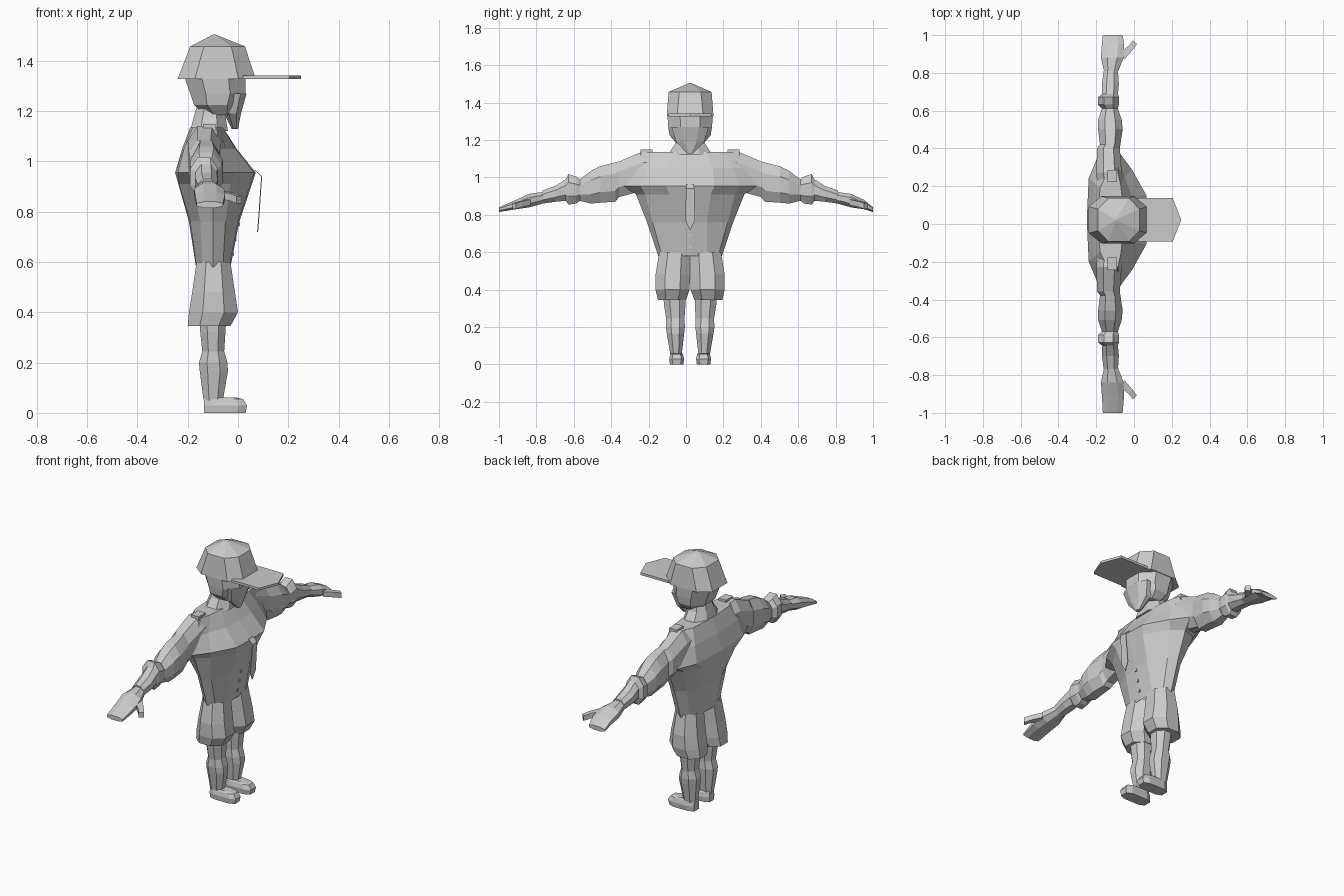
import bpy, bmesh

CY = 0.022  # symmetry plane of the figure


def loft(name, rings, cap_start=True, cap_end=True):
    """Skin a list of equal-length point rings with flat quads."""
    bm = bmesh.new()
    vs = [[bm.verts.new(p) for p in r] for r in rings]
    n = len(rings[0])
    for a, b in zip(vs, vs[1:]):
        for i in range(n):
            j = (i + 1) % n
            bm.faces.new((a[i], a[j], b[j], b[i]))
    if cap_start:
        bm.faces.new(vs[0])
    if cap_end:
        bm.faces.new(vs[-1])
    bmesh.ops.recalc_face_normals(bm, faces=bm.faces)
    me = bpy.data.meshes.new(name)
    bm.to_mesh(me)
    bm.free()
    ob = bpy.data.objects.new(name, me)
    bpy.context.collection.objects.link(ob)
    return ob


def octagon(u0, u1, v0, v1, c=0.28):
    """Chamfered rectangle outline in 2D."""
    a, b = (u1 - u0) * c, (v1 - v0) * c
    return [(u0 + a, v0), (u1 - a, v0), (u1, v0 + b), (u1, v1 - b),
            (u1 - a, v1), (u0 + a, v1), (u0, v1 - b), (u0, v0 + b)]


def level(x0, x1, d0, d1, z, s=1, c=0.28):
    """Horizontal ring; d is distance from the symmetry plane."""
    return [(x, CY + s * d, z) for x, d in octagon(x0, x1, d0, d1, c)]


def across(d, x0, x1, z0, z1, s, c=0.28):
    """Vertical ring across an arm."""
    return [(x, CY + s * d, z) for x, z in octagon(x0, x1, z0, z1, c)]


def box(name, x0, x1, d0, d1, z0, z1, s=1):
    r = [(x0, CY + s * d0), (x1, CY + s * d0), (x1, CY + s * d1), (x0, CY + s * d1)]
    return loft(name, [[(x, y, z) for x, y in r] for z in (z0, z1)])


# Coat torso: half outlines from front centre to back centre, mirrored
torso = [
    (0.58, [(-.03, 0), (-.035, .09), (-.06, .15), (-.10, .17), (-.14, .14), (-.165, .07), (-.167, 0)]),
    (0.76, [(.005, 0), (0, .09), (-.05, .20), (-.10, .23), (-.15, .19), (-.19, .09), (-.195, 0)]),
    (0.91, [(.055, 0), (.05, .11), (-.03, .24), (-.10, .29), (-.18, .26), (-.235, .15), (-.237, 0)]),
    (0.955, [(.07, 0), (.065, .13), (-.01, .265), (-.08, .36), (-.19, .34), (-.24, .22), (-.25, 0)]),
    (1.05, [(-.005, 0), (-.01, .12), (-.05, .23), (-.08, .31), (-.17, .30), (-.215, .20), (-.222, 0)]),
    (1.135, [(-.06, 0), (-.06, .09), (-.07, .18), (-.085, .25), (-.14, .25), (-.18, .17), (-.19, 0)]),
]
loft("coat_torso", [[(x, CY + d, z) for x, d in h] + [(x, CY - d, z) for x, d in h[-2:0:-1]]
                    for z, h in torso], cap_start=False)

# Neck, head and beard
loft("neck", [level(-.19, -.04, -.12, .12, 1.12), level(-.175, -.05, -.08, .08, 1.18),
              level(-.155, -.05, -.06, .06, 1.25)])
loft("head", [level(-.13, -.01, -.075, .075, 1.185), level(-.175, .01, -.11, .11, 1.225),
              level(-.19, .03, -.117, .117, 1.27), level(-.215, .03, -.122, .122, 1.34)])
loft("beard", [level(-.025, 0, -.015, .015, 1.128), level(-.055, .012, -.075, .075, 1.19),
               level(-.05, .034, -.1, .1, 1.27)])

# Cap crown with a low apex, and its pointed peak
loft("cap_crown", [level(-.24, .07, -.125, .125, 1.328, 1, .22), level(-.19, .028, -.115, .115, 1.457, 1, .25),
                   level(-.098, -.092, -.004, .004, 1.505)])
peak = [(.02, -.115), (.205, -.115), (.25, 0), (.205, .115), (.02, .115)]
loft("cap_peak", [[(x, CY + d, z) for x, d in peak] for z in (1.327, 1.341)])

# Necktie hanging off the chest
tie = [(.066, .022, .965), (.092, .022, .94), (.08, .026, .77), (.076, .001, .72)]
loft("necktie", [[(x, CY - d, z), (x, CY + d, z), (x + .004, CY + d, z), (x + .004, CY - d, z)]
                 for x, d, z in tie])

# Coat buttons
for z, x in ((.63, -.021), (.69, -.01), (.75, .002)):
    box("coat_button", x - .008, x + .005, -.007, .007, z - .007, z + .007)

# Sleeve, cuff and hand sections: distance, x range, z range
arm = [(.20, -.195, -.06, .95, 1.13), (.25, -.20, -.065, .93, 1.14), (.38, -.195, -.075, .895, 1.085),
       (.40, -.18, -.072, .87, 1.08), (.48, -.19, -.06, .865, 1.06), (.53, -.19, -.065, .86, 1.035),
       (.59, -.17, -.085, .875, .99), (.61, -.19, -.08, .86, 1.005), (.65, -.19, -.08, .855, 1.018),
       (.665, -.168, -.085, .875, .99), (.72, -.17, -.08, .87, .955), (.79, -.16, -.085, .86, .93)]
shorts = [(0, .165, -.03, -.165, .60), (0, .185, -.012, -.182, .48), (.003, .185, .0, -.195, .40),
          (.022, .172, -.03, -.2, .345)]
leg = [(.025, .145, -.155, -.045, .40), (.025, .14, -.15, -.05, .32), (.03, .128, -.142, -.055, .245),
       (.028, .13, -.155, -.042, .20), (.032, .125, -.152, -.04, .165), (.045, .105, -.137, -.06, .05)]

for s, side, tip in ((-1, "right", 1.022), (1, "left", .978)):
    loft(side + "_sleeve", [across(*a, s) for a in arm])
    loft(side + "_hand", [across(.77, -.155, -.09, .865, .925, s), across(.86, -.175, -.055, .84, .912, s),
                          across(.93, -.17, -.052, .83, .88, s), across(tip, -.165, -.06, .815, .84, s)])
    # thumb angled forward
    loft(side + "_thumb", [[(x, CY + s * d, z), (x + w, CY + s * (d - w), z),
                            (x + w, CY + s * (d - w), z + .03), (x, CY + s * d, z + .03)]
                           for x, d, z, w in ((-.08, .88, .853, .03), (-.03, .92, .842, .022),
                                              (-.005, .95, .832, .02))])
    # shoulder strap
    box(side + "_epaulette", -.14, -.09, .2, .265, 1.12, 1.148, s)
    # breeches, boots and feet
    loft(side + "_breeches", [level(x1, x0, d0, d1, z, s) for d0, d1, x0, x1, z in shorts], cap_start=False)
    loft(side + "_boot_shaft", [level(x0, x1, d0, d1, z, s) for d0, d1, x0, x1, z in leg])
    loft(side + "_boot_foot", [level(-.135, .03, .036, .108, 0, s, .2), level(-.135, .036, .032, .112, .03, s, .2),
                               level(-.135, .02, .038, .106, .055, s, .2), level(-.13, -.01, .045, .1, .062, s, .2)])
